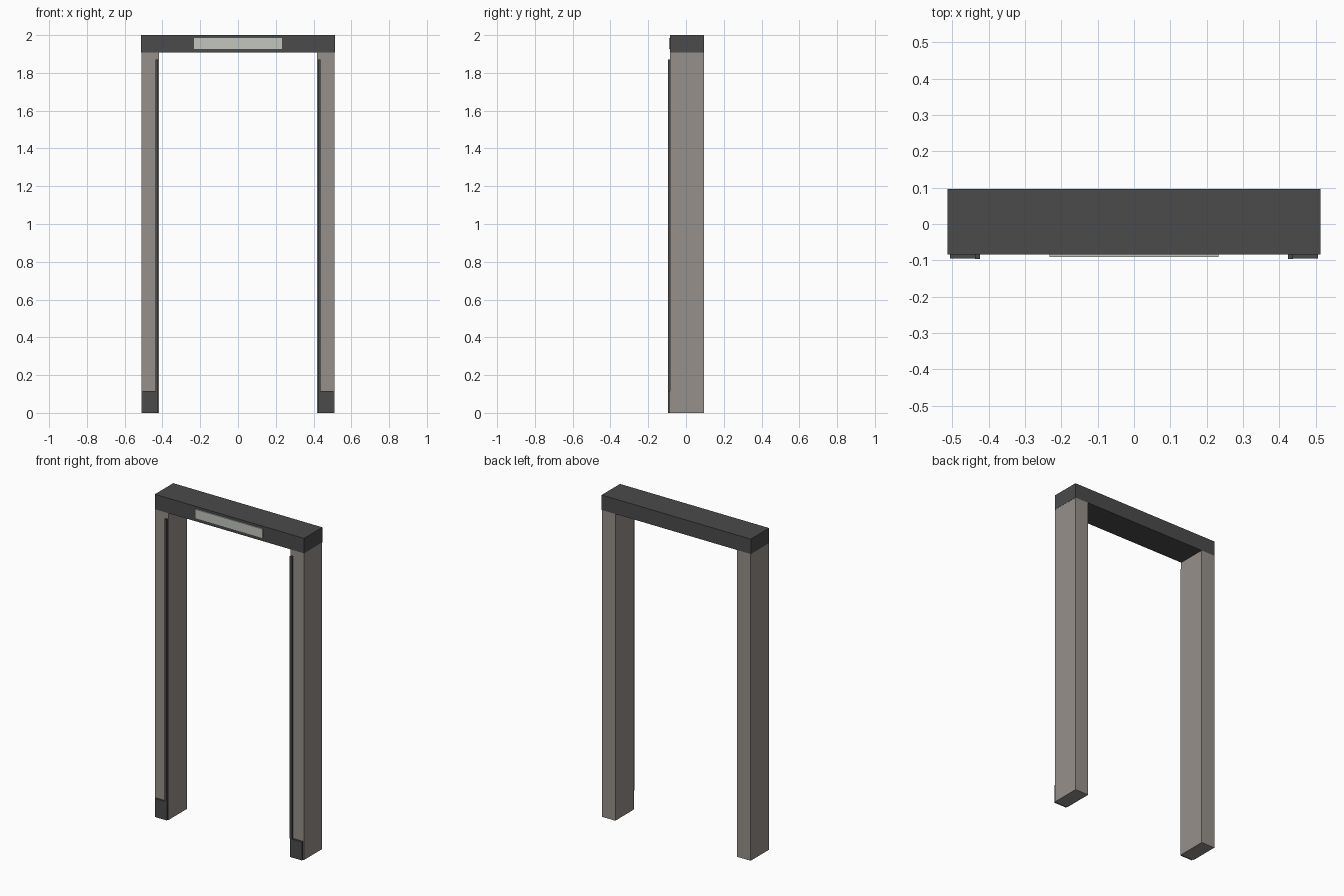
import bpy

cube = bpy.data.objects.get("Cube")
if cube:
    bpy.data.objects.remove(cube, do_unlink=True)


def material(name, r, g, b):
    m = bpy.data.materials.new(name)
    m.use_nodes = True
    m.diffuse_color = (r, g, b, 1)
    m.node_tree.nodes["Principled BSDF"].inputs["Base Color"].default_value = (r, g, b, 1)
    return m


dark = material("charcoal", 0.07, 0.07, 0.07)
stone = material("warm grey", 0.305, 0.28, 0.255)
pale = material("pale panel", 0.54, 0.565, 0.51)


def box(name, x, y, z, mat):
    """Box spanning the given (low, high) range on each axis."""
    spans = (x, y, z)
    bpy.ops.mesh.primitive_cube_add(size=1, location=[(a + b) / 2 for a, b in spans])
    ob = bpy.context.object
    ob.name = name
    ob.scale = [abs(b - a) for a, b in spans]
    bpy.ops.object.transform_apply(location=False, rotation=False, scale=True)
    ob.data.materials.append(mat)
    return ob


FRONT, BACK = -0.084, 0.096
BEAM_BOTTOM = 1.907

# Lintel and its sign panel
box("lintel", (-0.513, 0.513), (FRONT, BACK), (BEAM_BOTTOM, 2), dark)
box("sign_panel", (-0.232, 0.232), (-0.091, FRONT), (1.926, 1.985), pale)

# Posts with foot plates and inner edge strips on the front
for side, s in (("left", 1), ("right", -1)):
    box(side + "_post", (s * 0.419, s * 0.512), (FRONT, BACK), (0, BEAM_BOTTOM), stone)
    box(side + "_foot_plate", (s * 0.423, s * 0.506), (-0.095, FRONT), (0, 0.115), dark)
    box(side + "_edge_strip", (s * 0.423, s * 0.438), (-0.096, FRONT), (0.115, 1.87), dark)
